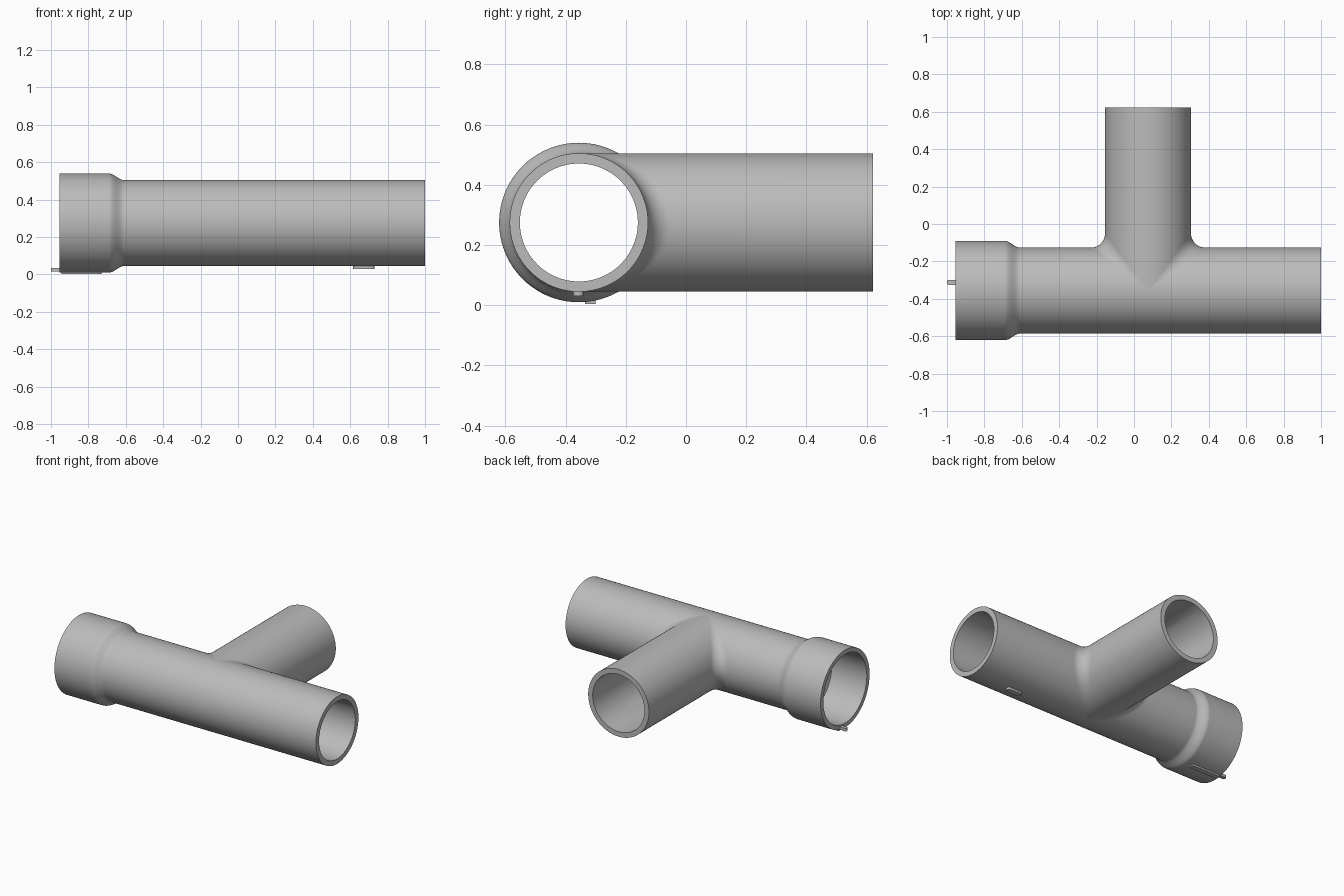
import bpy, bmesh, math
from mathutils import Vector

cube = bpy.data.objects.get("Cube")
if cube:
    bpy.data.objects.remove(cube)

grey = bpy.data.materials.new("pipe grey")
grey.use_nodes = True
colour = (0.5, 0.5, 0.5, 1)
grey.diffuse_color = colour
grey.node_tree.nodes["Principled BSDF"].inputs["Base Color"].default_value = colour

# Main dimensions: run axis, branch axis, wall radii and corner fillet
AXIS_Y, AXIS_Z, BRANCH_X = -0.356, 0.275, 0.075
OUTER, INNER, FILLET = 0.23, 0.196, 0.075
BELL, SOCKET = 0.265, 0.235
RIGHT, LEFT, BRANCH_END = 1.0, -0.955, 0.622
SEGMENTS = 48


def finish(name, bm):
    bmesh.ops.remove_doubles(bm, verts=bm.verts, dist=1e-5)
    bmesh.ops.dissolve_degenerate(bm, edges=bm.edges, dist=1e-5)
    bmesh.ops.recalc_face_normals(bm, faces=bm.faces)
    mesh = bpy.data.meshes.new(name)
    bm.to_mesh(mesh)
    bm.free()
    mesh.materials.append(grey)
    obj = bpy.data.objects.new(name, mesh)
    bpy.context.collection.objects.link(obj)
    bpy.ops.object.select_all(action="DESELECT")
    obj.select_set(True)
    bpy.context.view_layer.objects.active = obj
    bpy.ops.object.shade_smooth_by_angle(angle=math.radians(35))
    return obj


def sweep(bm, section, start, end):
    """Join the closed wall sections taken at successive angles."""
    rows = []
    for i in range(SEGMENTS + 1):
        a = start + (end - start) * i / SEGMENTS
        rows.append([bm.verts.new(p) for p in section(a)])
    for r, s in zip(rows, rows[1:]):
        for k in range(len(r)):
            n = (k + 1) % len(r)
            bm.faces.new((r[k], r[n], s[n], s[k]))


def run_point(x, radius, a):
    return Vector((x, AXIS_Y + radius * math.cos(a), AXIS_Z + radius * math.sin(a)))


def branch_point(y, radius, a, side):
    return Vector((BRANCH_X + side * radius * math.cos(a), y, AXIS_Z + radius * math.sin(a)))


# Wall profiles (x, radius), from the branch outwards and back along the bore
shoulder = []
for i in range(11):
    t = i / 10
    shoulder.append((-0.61 - 0.08 * t, OUTER + (BELL - OUTER) * t * t * (3 - 2 * t)))
left_outer = shoulder + [(LEFT, BELL)]
left_inner = [(LEFT, SOCKET), (-0.69, SOCKET), (-0.68, INNER)]
right_outer = [(RIGHT, OUTER)]
right_inner = [(RIGHT, INNER)]


def side_section(side, profile):
    def section(a):
        c, s = math.cos(a), math.sin(a)
        reach = (OUTER + FILLET) * c
        centre = Vector((BRANCH_X + side * reach, AXIS_Y + reach,
                         AXIS_Z + (OUTER + FILLET) * s))
        to_branch = Vector((-side * c, 0, -s))
        to_run = Vector((0, -c, -s))
        points = [branch_point(BRANCH_END, OUTER, a, side)]
        for i in range(11):
            t = i / 10
            # Even steps round the fillet arc
            angle = math.acos(max(-1, min(1, to_branch.dot(to_run))))
            if angle < 1e-4:
                d = to_branch
            else:
                d = (to_branch * math.sin((1 - t) * angle)
                     + to_run * math.sin(t * angle)) / math.sin(angle)
            points.append(centre + d * FILLET)
        points += [run_point(x, r, a) for x, r in profile]
        points.append(branch_point(AXIS_Y + INNER * c, INNER, a, side))
        points.append(branch_point(BRANCH_END, INNER, a, side))
        return points
    return section


def front_section(a):
    loop = (left_outer[::-1] + [(BRANCH_X, OUTER)] + right_outer
            + right_inner + [(BRANCH_X, INNER)] + left_inner[::-1])
    return [run_point(x, r, a) for x, r in loop]


# Pipe tee: left and right back halves with the branch, then the front half
bm = bmesh.new()
quarter = math.pi / 2
sweep(bm, side_section(-1, left_outer + left_inner), -quarter, quarter)
sweep(bm, side_section(1, right_outer + right_inner), -quarter, quarter)
sweep(bm, front_section, quarter, 3 * quarter)
pipe = finish("pipe_tee", bm)
weighted = pipe.modifiers.new("even shading", "WEIGHTED_NORMAL")
weighted.keep_sharp = True


def block(name, low, high, rounding):
    """Small block with rounded upright corners."""
    low, high = Vector(low), Vector(high)
    bm = bmesh.new()
    bmesh.ops.create_cube(bm, size=1)
    for v in bm.verts:
        v.co = (low + high) / 2 + Vector(p * q for p, q in zip(v.co, high - low))
    upright = [e for e in bm.edges
               if abs(e.verts[0].co.z - e.verts[1].co.z) > 1e-4]
    bmesh.ops.bevel(bm, geom=upright, offset=rounding, segments=5,
                    profile=0.5, affect="EDGES")
    return finish(name, bm)


# Moulding stubs under the run and at the socket mouth, and a raised pad
block("run_stub", (0.615, -0.375, 0.03), (0.73, -0.34, 0.055), 0.016)
block("socket_stub", (-1.0, -0.325, 0.015), (-0.945, -0.3, 0.035), 0.008)
block("socket_pad", (-0.945, -0.335, 0.004), (-0.73, -0.3, 0.018), 0.005)
